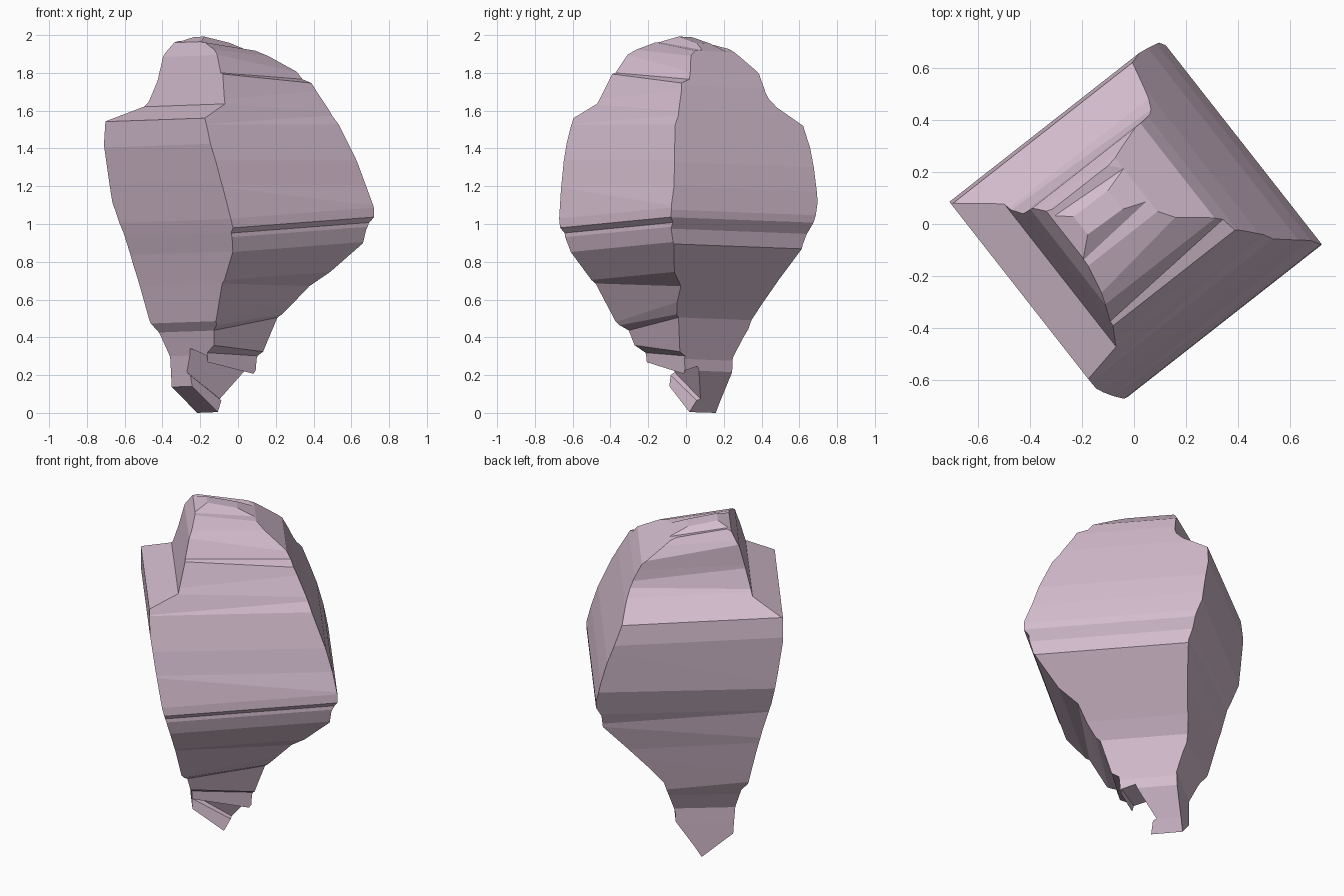
import bpy, bmesh
from mathutils import Vector

if "Cube" in bpy.data.objects:
    bpy.data.objects.remove(bpy.data.objects["Cube"])

# The rock is the overlap of four solids, one per side, each with its own weathered profile
U = Vector((0.787, 0.617, 0))
V = Vector((-0.617, 0.787, 0))
REACH = 0.58

stone = bpy.data.materials.new("mauve_stone")
stone.diffuse_color = (0.65, 0.50, 0.61, 1)
stone.use_nodes = True
stone.node_tree.nodes["Principled BSDF"].inputs["Base Color"].default_value = stone.diffuse_color


def side_solid(name, out, along, tilt, profile, extra):
    """Extrude a profile of (distance outward, height[, tilt]) along one side."""
    top, base, far = 2.3 + extra, -0.9 - extra, -1 - extra
    pts = [(far, top, 0), (profile[0][0], top, 0)]
    pts += [(p[0], p[1], p[2] if len(p) > 2 else tilt) for p in profile]
    pts += [(profile[-1][0], base, 0), (far, base, 0)]
    bm = bmesh.new()
    ends = [[bm.verts.new(out * d + along * s + Vector((0, 0, z + t * s))) for d, z, t in pts]
            for s in (-REACH - extra, REACH + extra)]
    n = len(pts)
    for i in range(n):
        j = (i + 1) % n
        bm.faces.new((ends[0][i], ends[0][j], ends[1][j], ends[1][i]))
    bm.faces.new(ends[0][::-1])
    bm.faces.new(ends[1])
    bmesh.ops.triangulate(bm, faces=bm.faces)
    if bm.calc_volume(signed=True) < 0:
        bmesh.ops.reverse_faces(bm, faces=bm.faces)
    mesh = bpy.data.meshes.new(name)
    bm.to_mesh(mesh)
    bm.free()
    mesh.materials.append(stone)
    ob = bpy.data.objects.new(name, mesh)
    bpy.context.collection.objects.link(ob)
    return ob


# Front-left side, with the high ledge
rock = side_solid("rock", -U, V, -0.022, [
    (.16, 2.0), (.235, 1.97), (.278, 1.895), (.304, 1.795), (.345, 1.633), (.506, 1.557),
    (.505, 1.42), (.478, 1.23), (.444, 1.02), (.425, .945), (.399, .85), (.362, .685),
    (.322, .485), (.287, .437), (.257, .31), (.25, .222), (.245, .147), (.07, .008)], 0)

# Front-right side, with the crack at mid height and the notch at the foot
front_right = side_solid("front_right_cutter", -V, U, 0.06, [
    (-.08, 1.968, -.18), (.018, 1.935, -.13), (.175, 1.853, -.17), (.258, 1.774, -.08),
    (.33, 1.62, -.05), (.375, 1.53, 0), (.436, 1.34, 0), (.467, 1.21, 0), (.505, 1.06),
    (.508, 1.01), (.483, .982), (.484, .96), (.463, .88), (.35, .73), (.22, .55, .2),
    (.16, .487, .16), (.068, .31, -.05), (.055, .247, -.24), (-.12, .06, -.64),
    (-.08, -.05, -.79)], .01)

# Back-right side
back_right = side_solid("back_right_cutter", U, V, -0.03, [
    (-.17, 2.0), (0, 1.965), (.1, 1.922), (.258, 1.806), (.298, 1.73), (.355, 1.6),
    (.459, 1.32), (.495, 1.19), (.52, 1.065), (.518, 1.025), (.487, .965), (.478, .885),
    (.355, .75), (.21, .59), (.14, .505), (.073, .288), (.07, .228), (-.03, .08),
    (-.08, 0)], .02)

# Back-left side, with the second high ledge
back_left = side_solid("back_left_cutter", V, U, -0.03, [
    (.16, 1.962, -.22), (.238, 1.941, -.16), (.289, 1.855, -.17), (.294, 1.73, -.1),
    (.345, 1.63), (.492, 1.535), (.505, 1.42), (.489, 1.12, 0), (.436, .965, 0),
    (.405, .825, .1), (.358, .61, .15), (.297, .4, 0), (.255, .3, 0), (.256, .21, 0),
    (.257, 0, 0)], .03)

# Overlap the four sides
cutters = (front_right, back_right, back_left)
for cutter in cutters:
    mod = rock.modifiers.new("overlap", 'BOOLEAN')
    mod.operation = 'INTERSECT'
    mod.solver = 'MANIFOLD'
    mod.object = cutter
bpy.context.view_layer.update()
graph = bpy.context.evaluated_depsgraph_get()
mesh = bpy.data.meshes.new_from_object(rock.evaluated_get(graph))
rock.modifiers.clear()
rock.data = mesh
for cutter in cutters:
    bpy.data.objects.remove(cutter)

# Stand the rock on the ground with flat faces
low = min(v.co.z for v in mesh.vertices)
for v in mesh.vertices:
    v.co.z -= low
for f in mesh.polygons:
    f.use_smooth = False
print(len(mesh.vertices), len(mesh.polygons), low)
